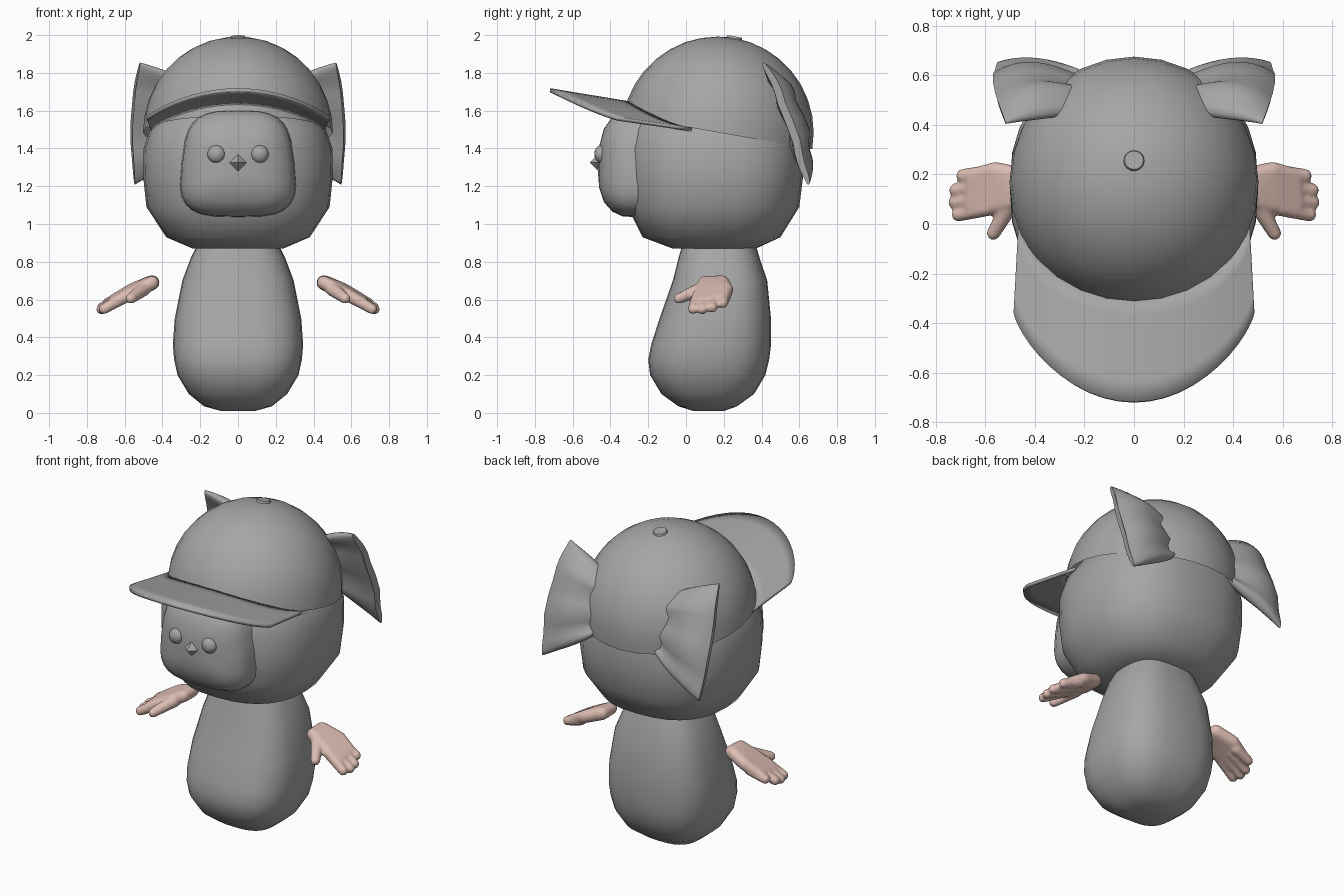
import bpy, bmesh
from math import sin, cos, pi, radians, copysign
from mathutils import Vector, Matrix

if "Cube" in bpy.data.objects:
    bpy.data.objects.remove(bpy.data.objects["Cube"])


def material(name, rgb):
    m = bpy.data.materials.new(name)
    m.use_nodes = True
    m.diffuse_color = (*rgb, 1)
    bsdf = m.node_tree.nodes["Principled BSDF"]
    bsdf.inputs["Base Color"].default_value = (*rgb, 1)
    bsdf.inputs["Roughness"].default_value = 0.8
    return m


GREY = material("mid grey", (0.38, 0.38, 0.38))
SKIN = material("pale skin", (0.72, 0.51, 0.45))


def finish(name, bm, mat, angle=45, mirror=False):
    bmesh.ops.recalc_face_normals(bm, faces=bm.faces)
    for f in bm.faces:
        f.smooth = True
    me = bpy.data.meshes.new(name)
    bm.to_mesh(me)
    bm.free()
    me.materials.append(mat)
    me.set_sharp_from_angle(angle=radians(angle))
    ob = bpy.data.objects.new(name, me)
    bpy.context.collection.objects.link(ob)
    if mirror:
        ob.modifiers.new("Mirror", 'MIRROR').use_mirror_merge = False
    return ob


def oval(n, e=2.0):
    """Unit superellipse points."""
    power = lambda c: copysign(abs(c) ** (2 / e), c)
    return [(power(cos(2 * pi * i / n)), power(sin(2 * pi * i / n))) for i in range(n)]


def loft(rings, start=True):
    bm = bmesh.new()
    rows = [[bm.verts.new(p) for p in ring] for ring in rings]
    n = len(rows[0])
    for a, b in zip(rows, rows[1:]):
        for i in range(n):
            j = (i + 1) % n
            bm.faces.new((a[i], a[j], b[j], b[i]))
    if start:
        bm.faces.new(rows[0])
    bm.faces.new(rows[-1])
    return bm


def stacked(levels, n, e):
    """Levels of z, half width, front y, back y."""
    return [[(rx * a, (y0 + y1) / 2 + (y1 - y0) / 2 * b, z) for a, b in oval(n, e)]
            for z, rx, y0, y1 in levels]


# Body
finish("body", loft(stacked([
    (0.01, 0.09, 0.04, 0.20), (0.035, 0.18, -0.04, 0.27), (0.1, 0.26, -0.13, 0.36),
    (0.2, 0.32, -0.19, 0.42), (0.28, 0.338, -0.2, 0.44), (0.36, 0.345, -0.185, 0.45),
    (0.5, 0.335, -0.14, 0.45), (0.7, 0.295, -0.07, 0.43), (0.82, 0.25, -0.04, 0.39),
    (0.92, 0.2, -0.01, 0.36)], 28, 2.8)), GREY)

# Head
finish("head", loft(stacked([
    (0.87, 0.24, -0.07, 0.37), (0.93, 0.38, -0.23, 0.5), (1.09, 0.485, -0.31, 0.6),
    (1.25, 0.502, -0.325, 0.62), (1.4, 0.5, -0.325, 0.625), (1.5, 0.465, -0.3, 0.6),
    (1.65, 0.36, -0.2, 0.51)], 28, 2.5)), GREY)

# Bulging face plate
plate = [(-0.24, 1), (-0.335, 0.98), (-0.39, 0.88), (-0.435, 0.68), (-0.46, 0.38), (-0.465, 0.12)]
finish("face_plate", loft([
    [(0.3 * s * a * (1 - 0.1 * b), y, 1.29 + 0.03 * s + 0.285 * s * b) for a, b in oval(28, 3.4)]
    for y, s in plate]), GREY)

# Eyes
bm = bmesh.new()
bmesh.ops.create_uvsphere(bm, u_segments=16, v_segments=10, radius=0.047,
                          matrix=Matrix.Translation((0.115, -0.45, 1.37)) @ Matrix.Diagonal((1, 0.75, 1, 1)))
finish("eyes", bm, GREY, mirror=True)

# Beak
bm = bmesh.new()
for tip in (-1, 1):
    bmesh.ops.create_cone(bm, cap_ends=False, segments=4, radius1=0.045, radius2=0, depth=0.045,
                          matrix=Matrix.Translation((0, -0.465, 1.325 + tip * 0.0225))
                          @ Matrix.Rotation(0 if tip > 0 else pi, 4, 'X'))
bmesh.ops.remove_doubles(bm, verts=bm.verts, dist=0.001)
finish("beak", bm, GREY, 20)

# Cap crown, tipped backwards
tilt = Matrix.Translation((0, 0.168, 1.485)) @ Matrix.Rotation(radians(-10), 4, 'X')
steps = [i * pi / 18 for i in range(9)] + [pi / 2 - 0.03]
finish("cap_crown", loft([[tilt @ Vector((0.503 * cos(t) * a, 0.508 * cos(t) * b, 0.507 * sin(t)))
                           for a, b in oval(28)] for t in steps], start=False), GREY)

# Cap button
bm = bmesh.new()
bmesh.ops.create_cone(bm, cap_ends=True, segments=16, radius1=0.045, radius2=0.038, depth=0.02,
                      matrix=tilt @ Matrix.Translation((0, 0, 0.506)))
finish("cap_button", bm, GREY, 30)

# Cap brim: a curved sheet between the crown and a rounded outer edge
bm = bmesh.new()
grid = []
for i in range(25):
    t = pi * i / 24
    inner = Vector((0.462 * cos(t), 0.03 - 0.315 * sin(t)))
    outer = Vector((0.483 * cos(t), -0.36 - 0.36 * abs(sin(t)) ** 1.5))
    row = [inner.lerp(outer, k / 5) for k in range(6)]
    grid.append([bm.verts.new((p.x, p.y, 1.59 - 0.165 * p.y - 0.4 * p.x ** 2)) for p in row])
for a, b in zip(grid, grid[1:]):
    for k in range(5):
        bm.faces.new((a[k], a[k + 1], b[k + 1], b[k]))
brim = finish("cap_brim", bm, GREY)
solid = brim.modifiers.new("Thickness", 'SOLIDIFY')
solid.thickness = 0.02
solid.offset = 0

# Bow loops: puffed, pleated fans that flare quickly from the pinch to a wide outer edge
low_in, low_out = Vector((0.19, 0.59, 1.43)), Vector((0.54, 0.625, 1.2))
high_in, high_out = Vector((0.19, 0.51, 1.68)), Vector((0.515, 0.395, 1.85))
rings = []
for k in range(11):
    u = k / 10
    low, high = low_in.lerp(low_out, u ** 0.75), high_in.lerp(high_out, u ** 0.55)
    low.x, high.x = low_in.x + 0.35 * u, high_in.x + 0.325 * u
    puff = 0.022 + 0.035 * sin(pi * u) ** 0.8
    ring = []
    for a, b in oval(32, 2.8):
        v = (a + 1) / 2
        pleat = 0.02 * cos(v * 5 * pi) * (1 - 0.7 * u)
        back = (0.03 + 0.03 * sin(pi * v)) * sin(pi * u * 0.75) + pleat + puff * b
        bow_out = 0.025 * u * sin(pi * v)
        ring.append(low.lerp(high, v) + Vector((0.25, 0.9, 0.3)) * back + Vector((bow_out, 0, 0)))
    rings.append(ring)
finish("bow_loops", loft(rings), GREY, 60, mirror=True)


# Hands: hulls of small balls fused into one skin
def hull(bm, balls):
    verts = []
    for x, y, z, r in balls:
        for i in range(1, 8):
            ring_r, height = r * sin(pi * i / 8), r * cos(pi * i / 8)
            verts += [bm.verts.new((x + ring_r * a, y + ring_r * b, z + height)) for a, b in oval(12)]
    res = bmesh.ops.convex_hull(bm, input=verts)
    spare = {g for g in res["geom_interior"] + res["geom_unused"] if isinstance(g, bmesh.types.BMVert)}
    bmesh.ops.delete(bm, geom=list(spare), context='VERTS')


bm = bmesh.new()
hull(bm, [(0.455, 0.1, 0.688, 0.037), (0.455, 0.19, 0.69, 0.04), (0.56, 0.215, 0.65, 0.037),
          (0.56, 0.075, 0.635, 0.035), (0.66, 0.065, 0.583, 0.03), (0.65, 0.195, 0.603, 0.031)])
tips = [(0.71, 0.037, 0.55), (0.723, 0.087, 0.548), (0.72, 0.137, 0.558), (0.692, 0.195, 0.582)]
for i, tip in enumerate(tips):
    hull(bm, [(0.59, 0.065 + 0.047 * i, 0.62, 0.034), (*tip, 0.028)])
hull(bm, [(0.5, 0.08, 0.655, 0.038), (0.568, -0.038, 0.605, 0.028)])
hands = finish("hands", bm, SKIN, 180)
fuse = hands.modifiers.new("Fuse", 'REMESH')
fuse.mode = 'VOXEL'
fuse.voxel_size = 0.009
fuse.use_smooth_shade = True
hands.modifiers.new("Soften", 'SMOOTH').iterations = 4
hands.modifiers.new("Mirror", 'MIRROR').use_mirror_merge = False
